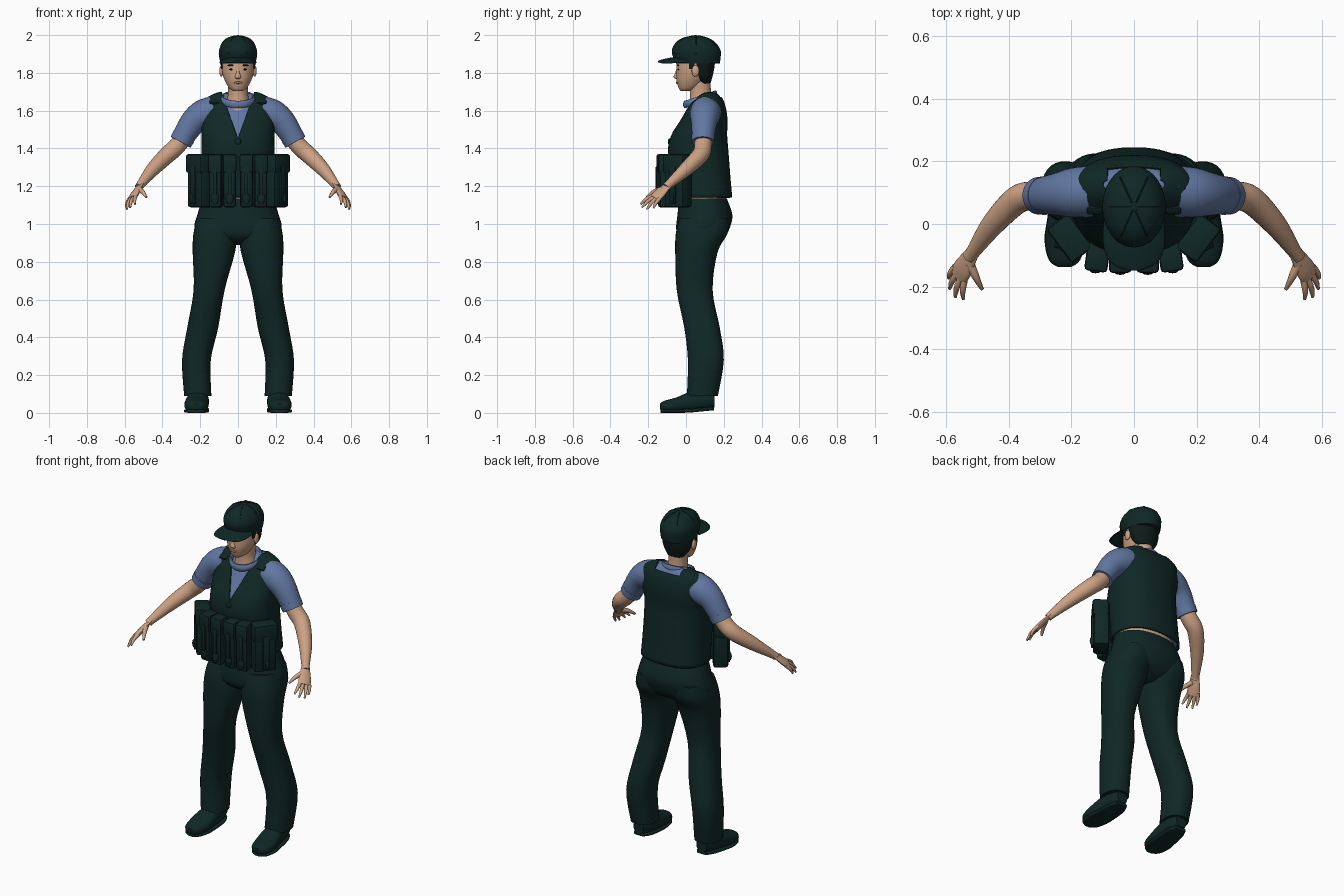
import bpy, bmesh, math
from mathutils import Vector, Matrix

cube = bpy.data.objects.get("Cube")
if cube:
    bpy.data.objects.remove(cube, do_unlink=True)


def material(name, rgb):
    m = bpy.data.materials.new(name)
    m.use_nodes = True
    m.diffuse_color = (*rgb, 1)
    m.node_tree.nodes["Principled BSDF"].inputs["Base Color"].default_value = (*rgb, 1)
    return m


GREEN = material("dark green cloth", (0.005, 0.021, 0.019))
BLUE = material("blue shirt", (0.12, 0.185, 0.36))
SKIN = material("skin", (0.61, 0.36, 0.23))
HAIR = material("black hair", (0.005, 0.011, 0.011))
LIP = material("lips", (0.42, 0.19, 0.13))


def finish(name, bm, mat, angle=40):
    bmesh.ops.recalc_face_normals(bm, faces=bm.faces)
    me = bpy.data.meshes.new(name)
    bm.to_mesh(me)
    bm.free()
    me.materials.append(mat)
    me.shade_smooth()
    me.set_sharp_from_angle(angle=math.radians(angle))
    ob = bpy.data.objects.new(name, me)
    bpy.context.collection.objects.link(ob)
    return ob


def smooth_rows(rows, steps):
    """Spline interpolation through rows of numbers."""
    out = []
    for i in range(len(rows) - 1):
        p0, p1, p2 = rows[max(i - 1, 0)], rows[i], rows[i + 1]
        p3 = rows[min(i + 2, len(rows) - 1)]
        for k in range(steps):
            t = k / steps
            out.append([b + t / 2 * (c - a + t * (2*a - 5*b + 4*c - d + t * (3*b - a - 3*c + d)))
                        for a, b, c, d in zip(p0, p1, p2, p3)])
    return out + [list(rows[-1])]


def skin_rings(rings, caps=True):
    bm = bmesh.new()
    vr = [[bm.verts.new(p) for p in ring] for ring in rings]
    n = len(vr[0])
    for a, b in zip(vr, vr[1:]):
        for i in range(n):
            bm.faces.new((a[i], a[(i + 1) % n], b[(i + 1) % n], b[i]))
    if caps:
        bm.faces.new(vr[0])
        bm.faces.new(vr[-1])
    return bm


def loft_mesh(rows, axis="Z", power=2, sides=36, steps=4, caps=True):
    """Rows are (position, centre a, centre b, radius a, radius b)."""
    rings = []
    for t, a, b, ra, rb in smooth_rows(rows, steps):
        ring = []
        for i in range(sides):
            c, s = math.cos(math.tau * i / sides), math.sin(math.tau * i / sides)
            u = a + ra * math.copysign(abs(c) ** (2 / power), c)
            v = b + rb * math.copysign(abs(s) ** (2 / power), s)
            ring.append((u, v, t) if axis == "Z" else (u, t, v))
        rings.append(ring)
    return skin_rings(rings, caps)


def loft(name, rows, mat, **kw):
    return finish(name, loft_mesh(rows, **kw), mat)


def tube(name, rows, mat, side=1, flat=1, ref=(0, 1, 0), sides=16, steps=4):
    """Rows are (x, y, z, radius); ref gives the wide direction."""
    pts = smooth_rows([(x * side, y, z, r) for x, y, z, r in rows], steps)
    ref = Vector((ref[0] * side, ref[1], ref[2]))
    rings = []
    for i, p in enumerate(pts):
        d = Vector(pts[min(i + 1, len(pts) - 1)][:3]) - Vector(pts[max(i - 1, 0)][:3])
        d.normalize()
        u = (ref - d * ref.dot(d)).normalized()
        v = d.cross(u)
        angles = [math.tau * k / sides for k in range(sides)]
        rings.append([Vector(p[:3]) + p[3] * (u * math.cos(a) + v * flat * math.sin(a)) for a in angles])
    return finish(name, skin_rings(rings), mat)


def ball(name, loc, size, mat):
    bm = bmesh.new()
    bmesh.ops.create_uvsphere(bm, u_segments=16, v_segments=10, radius=1)
    bmesh.ops.transform(bm, matrix=Matrix.Translation(loc) @ Matrix.Diagonal((*size, 1)), verts=bm.verts)
    return finish(name, bm, mat)


def box(name, frame, loc, size, bevel=0.012):
    bm = bmesh.new()
    bmesh.ops.create_cube(bm, size=1)
    bmesh.ops.transform(bm, matrix=Matrix.Diagonal((*size, 1)), verts=bm.verts)
    bmesh.ops.bevel(bm, geom=bm.edges[:], offset=bevel, segments=2, affect="EDGES", profile=0.5)
    bmesh.ops.transform(bm, matrix=frame @ Matrix.Translation(loc), verts=bm.verts)
    return finish(name, bm, GREEN, 30)


# Torso: shirt inside, vest outside with a V neck cut cleanly from it
torso = [(1.14, 0, .095, .198, .15), (1.25, 0, .085, .193, .15), (1.38, 0, .065, .193, .16),
         (1.47, 0, .07, .193, .148), (1.55, 0, .095, .198, .125), (1.62, 0, .11, .196, .10),
         (1.66, 0, .12, .178, .075), (1.69, 0, .125, .125, .05), (1.698, 0, .125, .10, .025)]
loft("shirt_body", [(z - .006, x, y, a - .013, b - .013) for z, x, y, a, b in torso[1:]], BLUE, power=2.4)
loft("waist", [(1.06, 0, .09, .18, .12), (1.2, 0, .09, .18, .125)], SKIN)
loft("shirt_hem", [(1.155, 0, .095, .184, .136), (1.27, 0, .085, .18, .137)], BLUE, power=2.4)
bm = loft_mesh(torso, power=2.4, sides=48, caps=False)
V_LOW, V_SLOPE, NAPE = 1.455, 0.36, 1.672
cuts = [((0, 0, V_LOW), (s, 0, -V_SLOPE)) for s in (1, -1)]
cuts += [((s * .085, 0, 0), (1, 0, 0)) for s in (1, -1)] + [((0, 0, NAPE), (0, 0, 1))]
for co, no in cuts:
    bmesh.ops.bisect_plane(bm, geom=bm.verts[:] + bm.edges[:] + bm.faces[:], plane_co=co, plane_no=no)
gone = []
for f in bm.faces:
    c = f.calc_center_median()
    front = c.y < .12 and abs(c.x) < V_SLOPE * (c.z - V_LOW)
    if front or (c.y >= .12 and abs(c.x) < .085 and c.z > NAPE):
        gone.append(f)
bmesh.ops.delete(bm, geom=gone, context="FACES")
vest = finish("vest", bm, GREEN)
solid = vest.modifiers.new("thickness", "SOLIDIFY")
solid.thickness = 0.012
solid.offset = -1
ball("vest_button", (0, -.088, 1.435), (.017, .008, .017), GREEN)

# Shirt collar, tilted down at the front
collar = [(.083 * math.cos(a), .075 - .08 * math.sin(a), 1.66 - .027 * math.sin(a))
          for a in [math.tau * i / 40 for i in range(40)]]
rings = []
for x, y, z in collar:
    out = Vector((x, y - .075, 0)).normalized()
    rings.append([Vector((x, y, z)) + out * .011 * math.cos(b) + Vector((0, 0, .02 * math.sin(b)))
                  for b in [math.tau * k / 10 for k in range(10)]])
finish("shirt_collar", skin_rings(rings + rings[:1], caps=False), BLUE)

# Trousers
loft("trouser_seat", [(.89, 0, .075, .08, .06), (.93, 0, .08, .195, .12), (.98, 0, .09, .231, .142),
                      (1.05, 0, .1, .215, .145), (1.135, 0, .09, .188, .126)], GREEN, power=2.2)
leg = [(1.03, .115, .095, .1, .13), (.95, .121, .083, .115, .137), (.85, .128, .055, .112, .112),
       (.65, .153, .046, .082, .095), (.45, .187, .085, .082, .094), (.28, .22, .105, .076, .095),
       (.09, .213, .087, .072, .082)]
shoe = [(-.138, .222, .034, .02, .014), (-.115, .222, .034, .05, .03), (-.05, .22, .042, .064, .04),
        (.02, .215, .058, .06, .052), (.1, .21, .066, .054, .05), (.152, .21, .066, .034, .036)]

# Hand layout: four fingers spread across the knuckle line
tips = [(.545, -.24, 1.105), (.571, -.233, 1.088), (.589, -.207, 1.078), (.592, -.173, 1.085)]
across = Vector((.55, .82, -.17)).normalized()
knuckles = Vector((.556, -.158, 1.143))

for side, word in ((1, "left"), (-1, "right")):
    loft(word + "_trouser_leg", [(z, x * side, y, a, b) for z, x, y, a, b in leg], GREEN, power=2.3)
    loft(word + "_shoe", [(y, x * side, z, a, b) for y, x, z, a, b in shoe], GREEN, axis="Y", power=2.3)
    loft(word + "_sole", [(y * .97, x * side, .01 + max(0, y) * .09, a * 1.03, .01)
                          for y, x, z, a, b in shoe], GREEN, axis="Y", power=4)

    # Arm and sleeve
    tube(word + "_sleeve", [(.13, .105, 1.595, .082), (.19, .10, 1.575, .08), (.245, .095, 1.53, .068),
                            (.302, .09, 1.438, .057)], BLUE, side, sides=28)
    tube(word + "_sleeve_cuff", [(.285, .091, 1.467, .062), (.304, .09, 1.433, .06)], BLUE, side, sides=28)
    tube(word + "_arm", [(.28, .092, 1.47, .046), (.325, .09, 1.41, .046), (.375, .076, 1.365, .045),
                         (.45, .0, 1.29, .037), (.513, -.088, 1.212, .023), (.525, -.105, 1.195, .022)],
         SKIN, side, sides=24)
    tube(word + "_palm", [(.51, -.083, 1.217, .022), (.53, -.115, 1.187, .029), (.548, -.145, 1.157, .036),
                          (.56, -.168, 1.135, .033)], SKIN, side, flat=.42, ref=across)
    for i, tip in enumerate(tips):
        base = knuckles + across * (i - 1.5) * .018
        mid = base.lerp(Vector(tip), .55) + Vector((.004, 0, .006))
        tube(f"{word}_finger_{i + 1}", [(*base, .0105), (*mid, .0095), (*tip, .005)], SKIN, side, sides=10)
    tube(word + "_thumb", [(.525, -.125, 1.185, .015), (.505, -.17, 1.17, .012), (.485, -.208, 1.142, .006)],
         SKIN, side, sides=10)

    # Pouches round the waist, each with flap, strap and tag
    places = [(.044, -.107, 0, .068, .085), (.116, -.1, 8, .07, .09), (.2, -.042, 53, .128, .085)]
    for i, (x, y, turn, w, d) in enumerate(places):
        frame = Matrix.Translation((x * side, y, 1.225)) @ Matrix.Rotation(math.radians(turn * side), 4, "Z")
        name = f"{word}_pouch_{i + 1}"
        box(name, frame, (0, 0, 0), (w, d, .275), .016)
        box(name + "_flap", frame, (0, -.006, .095), (w * 1.06, d * 1.02, .1))
        box(name + "_strap", frame, (0, -d / 2 - .004, -.02), (w * .3, .014, .2), .004)
        ball(name + "_tag", frame @ Vector((0, -d / 2 - .003, -.09)), (.02, .01, .03), GREEN)
    box(word + "_shoulder_buckle", Matrix.Translation((.125 * side, .045, 1.645)) @ Matrix.Rotation(-.9, 4, "X"),
        (0, 0, 0), (.05, .016, .028), .005)

    # Ear, eye and brow
    ball(word + "_ear", (.088 * side, .05, 1.81), (.011, .02, .03), SKIN)
    ball(word + "_eye", (.034 * side, -.041, 1.818), (.015, .005, .0045), HAIR)
    ball(word + "_brow", (.036 * side, -.042, 1.84), (.022, .005, .004), HAIR)
    box(word + "_sideburn", Matrix.Identity(4), (.083 * side, .03, 1.845), (.012, .03, .05), .004).data.materials[0] = HAIR

# Head and neck
loft("neck", [(1.6, 0, .085, .075, .07), (1.66, 0, .08, .058, .06), (1.7, 0, .076, .052, .056),
              (1.78, 0, .07, .055, .06)], SKIN)
loft("head", [(1.703, 0, -.005, .022, .022), (1.718, 0, .012, .046, .05), (1.76, 0, .03, .07, .08),
              (1.8, 0, .042, .083, .093), (1.84, 0, .05, .087, .1), (1.9, 0, .055, .085, .1)], SKIN)
loft("nose", [(1.768, 0, -.045, .012, .009), (1.778, 0, -.05, .017, .016), (1.8, 0, -.046, .01, .012),
              (1.83, 0, -.042, .007, .006)], SKIN, sides=14)
ball("mouth", (0, -.048, 1.748), (.024, .006, .006), LIP)
loft("hair", [(1.745, 0, .1, .05, .03), (1.78, 0, .087, .077, .053), (1.82, 0, .083, .089, .066),
              (1.87, 0, .075, .093, .08)], HAIR)

# Cap with curved brim
loft("cap", [(1.85, 0, .063, .092, .116), (1.88, 0, .058, .099, .125), (1.92, 0, .054, .1, .129),
             (1.96, 0, .051, .084, .106), (1.985, 0, .05, .055, .068), (1.997, 0, .05, .014, .018)], GREEN)
bm = loft_mesh([(.01, 0, 1.878, .097, .009), (-.06, 0, 1.875, .099, .009), (-.11, 0, 1.867, .084, .008),
                (-.135, 0, 1.862, .058, .007), (-.149, 0, 1.859, .02, .004)], axis="Y", power=2.5)
for v in bm.verts:
    v.co.z -= 2.2 * v.co.x ** 2
finish("cap_brim", bm, GREEN)
ball("cap_button", (0, .05, 1.995), (.011, .011, .005), GREEN)
for i in range(3):
    turn = Matrix.Rotation(math.pi * i / 3, 3, "Z")
    seam = []
    for z, q in ((1.9, 1.0), (1.957, .845), (1.984, .56), (1.997, .12)):
        p = turn @ Vector((1, 0, 0))
        seam.append((p.x * .1 * q, .053 + p.y * .128 * q, z, .0025))
    for s in (1, -1):
        tube(f"cap_seam_{i}_{'a' if s > 0 else 'b'}",
             [(x * s, .053 + (y - .053) * s, z, r) for x, y, z, r in seam], GREEN,
             ref=(-math.sin(math.pi * i / 3), math.cos(math.pi * i / 3), 0), sides=6)
